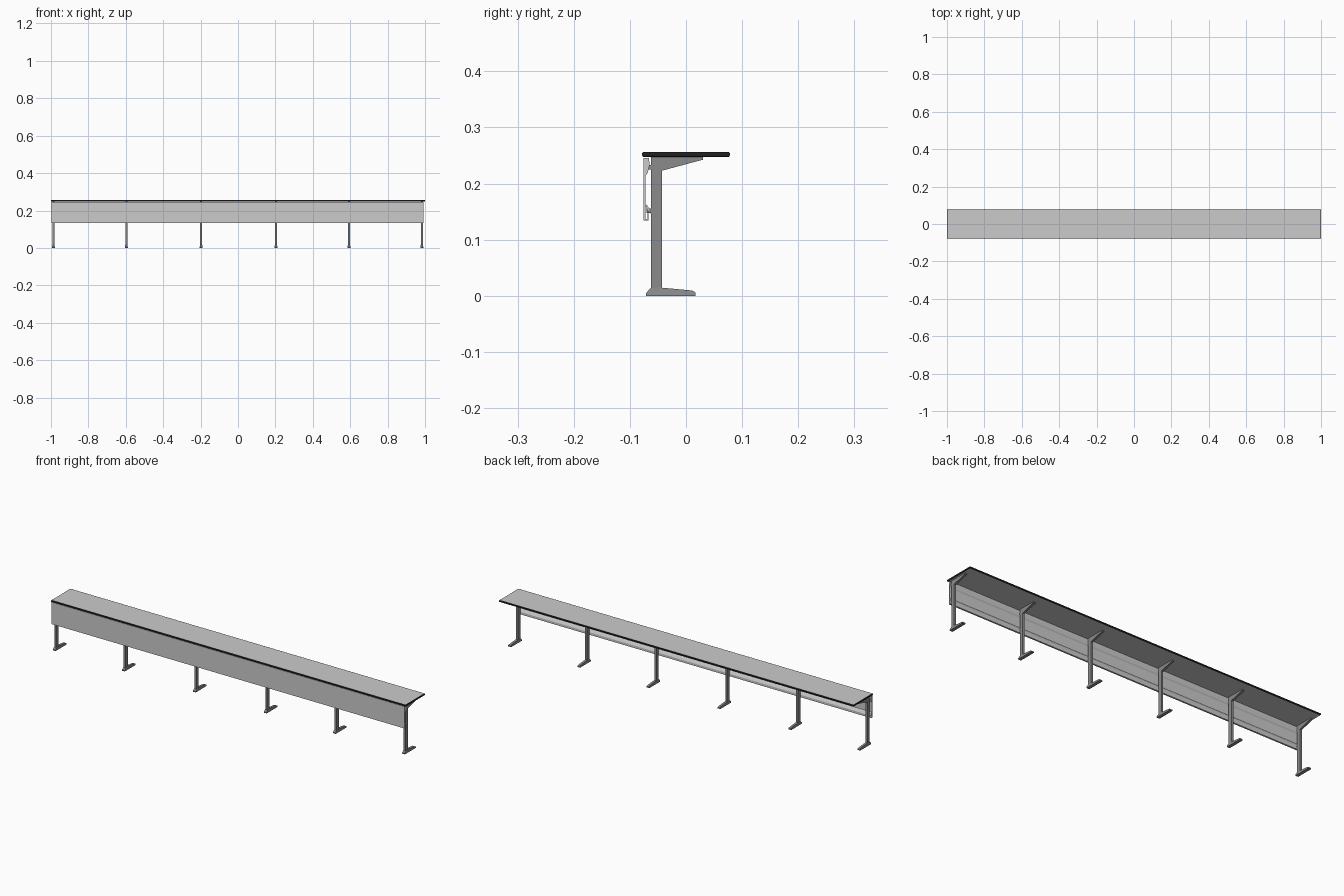
import bpy, bmesh

if "Cube" in bpy.data.objects:
    bpy.data.objects.remove(bpy.data.objects["Cube"])


def material(name, rgb):
    m = bpy.data.materials.new(name)
    m.diffuse_color = (*rgb, 1.0)
    m.use_nodes = True
    m.node_tree.nodes["Principled BSDF"].inputs["Base Color"].default_value = m.diffuse_color
    return m


LIGHT = material("light_grey", (0.60, 0.60, 0.60))
STEEL = material("mid_grey", (0.26, 0.26, 0.26))
BLACK = material("black_edging", (0.016, 0.014, 0.014))


def finish(bm, name, *mats):
    bmesh.ops.recalc_face_normals(bm, faces=bm.faces)
    me = bpy.data.meshes.new(name)
    bm.to_mesh(me)
    bm.free()
    for m in mats:
        me.materials.append(m)
    ob = bpy.data.objects.new(name, me)
    bpy.context.collection.objects.link(ob)
    return ob


def extrude_profile(name, profile, x0, x1, mat):
    """Extrude a closed (y, z) profile along x."""
    bm = bmesh.new()
    face = bm.faces.new([bm.verts.new((x0, y, z)) for y, z in profile])
    ext = bmesh.ops.extrude_face_region(bm, geom=[face])
    verts = [g for g in ext["geom"] if isinstance(g, bmesh.types.BMVert)]
    bmesh.ops.translate(bm, verts=verts, vec=(x1 - x0, 0, 0))
    return finish(bm, name, mat)


def box(name, x0, x1, y0, y1, z0, z1, mat):
    return extrude_profile(name, [(y0, z0), (y1, z0), (y1, z1), (y0, z1)], x0, x1, mat)


# Table top: light faces with a rounded black edge band
Z0, Z1 = 0.2475, 0.2565
bm = bmesh.new()
bmesh.ops.create_cube(bm, size=1)
bmesh.ops.scale(bm, verts=bm.verts, vec=(2.0, 0.156, Z1 - Z0))
bmesh.ops.translate(bm, verts=bm.verts, vec=(0, 0, (Z0 + Z1) / 2))
rim = [e for e in bm.edges if abs(e.verts[0].co.z - e.verts[1].co.z) < 1e-6]
bmesh.ops.bevel(bm, geom=rim, offset=0.0025, segments=3, profile=0.5, affect='EDGES')
bm.normal_update()
for f in bm.faces:
    f.material_index = 0 if abs(f.normal.z) > 0.99 else 1
finish(bm, "table_top", LIGHT, BLACK)

# Modesty panel: one sheet with hooked lips along its top and bottom
panel = [(-0.0755, 0.134), (-0.067, 0.134), (-0.067, 0.152), (-0.062, 0.146),
         (-0.062, 0.149), (-0.067, 0.158), (-0.071, 0.163), (-0.072, 0.160),
         (-0.069, 0.153), (-0.069, 0.137), (-0.072, 0.137),
         (-0.072, 0.214), (-0.068, 0.220), (-0.065, 0.233), (-0.066, 0.246),
         (-0.0755, 0.246)]
extrude_profile("modesty_panel", panel, -0.998, 0.992, LIGHT)

# Legs: foot, post, cantilever arm and panel clip at each position
foot = [(-0.071, 0), (0.017, 0), (0.017, 0.006), (0.011, 0.0095),
        (-0.043, 0.0145), (-0.0625, 0.0145), (-0.071, 0.005)]
arm = [(-0.0625, 0.223), (-0.043, 0.223), (0.030, 0.2425),
       (0.030, 0.2475), (-0.0625, 0.2475)]
for i, x in enumerate((-0.987, -0.597, -0.197, 0.203, 0.593, 0.983), 1):
    # Foot, pinched in towards its top
    ob = extrude_profile(f"foot_{i}", foot, x - 0.008, x + 0.008, STEEL)
    for v in ob.data.vertices:
        if v.co.z > 0.009:
            v.co.x = x + (v.co.x - x) * 0.75
    box(f"leg_post_{i}", x - 0.0055, x + 0.0055, -0.0625, -0.043, 0.012, 0.225, STEEL)
    extrude_profile(f"top_arm_{i}", arm, x - 0.0055, x + 0.0055, STEEL)
    for j, z in enumerate((0.148, 0.225), 1):
        box(f"panel_clip_{i}_{j}", x - 0.004, x + 0.004, -0.070, -0.0615, z, z + 0.008, STEEL)
